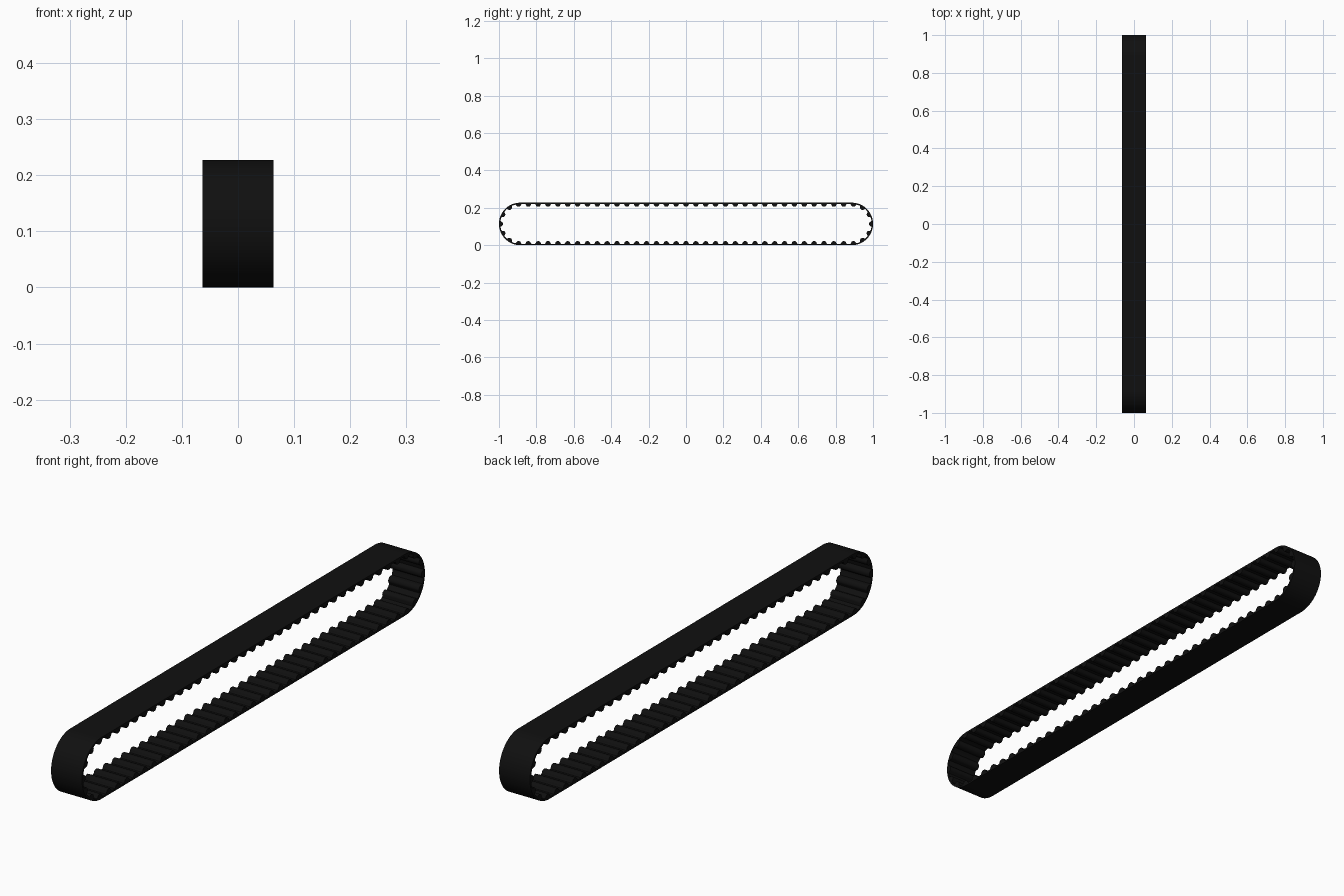
import bpy, bmesh, math

if "Cube" in bpy.data.objects:
    bpy.data.objects.remove(bpy.data.objects["Cube"])

R = 0.1135            # outer end radius
HALF = 1.0 - R        # half length of straight runs
W = 0.063             # half width
BACK = 0.007          # backing thickness
TOOTH = 0.014         # tooth height
TEETH = 80
# one tooth pitch: (fraction of pitch, height fraction)
TOOTH_SHAPE = [(-0.5, 0), (-0.31, 0), (-0.27, 0.18), (-0.23, 0.55), (-0.17, 0.85), (-0.08, 1),
               (0.08, 1), (0.17, 0.85), (0.23, 0.55), (0.27, 0.18), (0.31, 0)]

RM = R - BACK         # arc length is measured along the tooth root line
ARC = math.pi * RM
TOTAL = 4 * HALF + 2 * ARC


def belt_point(s, depth):
    """Point at distance s round the loop, moved inward from the outer face."""
    s = (s + HALF) % TOTAL
    r = R - depth
    half_turn = 2 * HALF + ARC
    sign = 1
    if s >= half_turn:
        s -= half_turn
        sign = -1
    if s < 2 * HALF:
        y, z = s - HALF, -r
    else:
        a = (s - 2 * HALF) / RM
        y, z = HALF + r * math.sin(a), -r * math.cos(a)
    return sign * y, R + sign * z


# Toothed belt: rings of four vertices swept round the loop
bm = bmesh.new()
rings = []
pitch = TOTAL / TEETH
for i in range(TEETH):
    for f, h in TOOTH_SHAPE:
        s = (i + f) * pitch
        o = belt_point(s, 0)
        n = belt_point(s, BACK + TOOTH * h)
        rings.append([bm.verts.new((x, *p)) for x, p in ((-W, o), (W, o), (W, n), (-W, n))])
for a, b in zip(rings, rings[1:] + rings[:1]):
    for k in range(4):
        m = (k + 1) % 4
        bm.faces.new((a[k], a[m], b[m], b[k]))
bmesh.ops.recalc_face_normals(bm, faces=bm.faces)
mesh = bpy.data.meshes.new("toothed_belt")
bm.to_mesh(mesh)
bm.free()
belt = bpy.data.objects.new("toothed_belt", mesh)
bpy.context.collection.objects.link(belt)

# Black rubber
mat = bpy.data.materials.new("black_rubber")
mat.diffuse_color = (0.005, 0.005, 0.005, 1)
mat.use_nodes = True
mat.node_tree.nodes["Principled BSDF"].inputs["Base Color"].default_value = mat.diffuse_color
mesh.materials.append(mat)

bpy.context.view_layer.objects.active = belt
belt.select_set(True)
bpy.ops.object.shade_smooth_by_angle(angle=math.radians(30))
